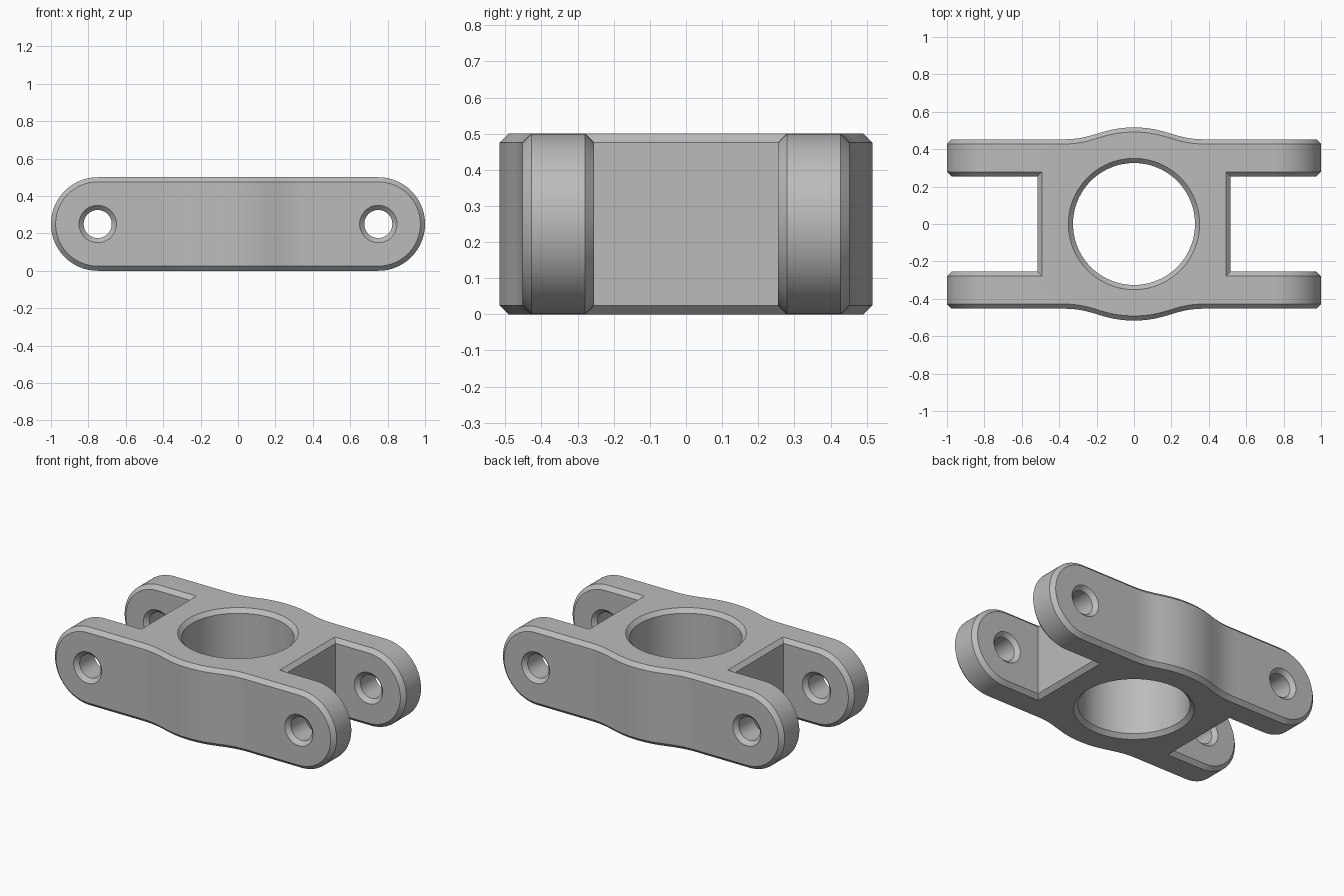
import bpy
import bmesh
from math import sin, cos, pi

if "Cube" in bpy.data.objects:
    bpy.data.objects.remove(bpy.data.objects["Cube"], do_unlink=True)

C = 0.025                  # chamfer width
R = 0.25                   # radius of the rounded arm ends
PIN_X, MID_Z = 0.75, 0.25  # pin hole position
Y_IN, Y_OUT = 0.254, 0.453 # inner and outer arm faces
WALL_X = 0.516             # side walls of the hub

steel = bpy.data.materials.new("light_grey")
steel.use_nodes = True
grey = (0.5, 0.5, 0.5, 1)
steel.diffuse_color = grey
steel.node_tree.nodes["Principled BSDF"].inputs["Base Color"].default_value = grey


def loft(name, sections):
    """Skin a list of closed sections and cap both ends."""
    bm = bmesh.new()
    rings = [[bm.verts.new(p) for p in s] for s in sections]
    n = len(rings[0])
    for a, b in zip(rings, rings[1:]):
        for i in range(n):
            j = (i + 1) % n
            bm.faces.new((a[i], a[j], b[j], b[i]))
    bm.faces.new(rings[0])
    bm.faces.new(rings[-1])
    bmesh.ops.remove_doubles(bm, verts=bm.verts, dist=1e-5)
    bmesh.ops.recalc_face_normals(bm, faces=bm.faces)
    mesh = bpy.data.meshes.new(name)
    bm.to_mesh(mesh)
    bm.free()
    mesh.materials.append(steel)
    obj = bpy.data.objects.new(name, mesh)
    bpy.context.collection.objects.link(obj)
    return obj


def bulge(x):
    """Outer arm face: flat, swelling smoothly around the bore."""
    x, slope = abs(x), 0.35
    if x < 0.2:
        return Y_OUT + 0.0635 - slope * x * x / 0.4
    if x < 0.37:
        return Y_OUT + slope * (0.37 - x) ** 2 / 0.34
    return Y_OUT


def arm_columns(r):
    """x and half height along a long plate with round ends."""
    arc = [(PIN_X + r * cos(a), r * sin(a)) for a in [i * pi / 48 for i in range(25)]]
    middle = [(0.4 - i * 0.02, r) for i in range(41)]
    return arc + middle + [(-x, h) for x, h in reversed(arc)]


def make_arm(name, side):
    sections = []
    for (x, h), (xi, hi) in zip(arm_columns(R), arm_columns(R - C)):
        y = bulge(x)
        upper = [(xi, Y_IN, hi), (x, Y_IN + C, h), (x, y - C, h), (xi, y, hi)]
        loop = upper + [(px, py, -pz) for px, py, pz in reversed(upper)]
        sections.append([(px, side * py, MID_Z + pz) for px, py, pz in loop])
    # The end sections are flat lines, so skin them without caps
    bm = bmesh.new()
    rings = [[bm.verts.new(p) for p in s] for s in sections]
    for a, b in zip(rings, rings[1:]):
        for i in range(8):
            j = (i + 1) % 8
            bm.faces.new((a[i], a[j], b[j], b[i]))
    bmesh.ops.remove_doubles(bm, verts=bm.verts, dist=1e-5)
    bmesh.ops.recalc_face_normals(bm, faces=bm.faces)
    mesh = bpy.data.meshes.new(name)
    bm.to_mesh(mesh)
    bm.free()
    mesh.materials.append(steel)
    obj = bpy.data.objects.new(name, mesh)
    bpy.context.collection.objects.link(obj)
    return obj


def bore_cutter(name, start, end, r, place, segments):
    """Round cutter that flares at both ends for a countersunk hole."""
    e = 0.01
    stations = [(start - e, r + C + e), (start + C, r), (end - C, r), (end + e, r + C + e)]
    angles = [2 * pi * i / segments for i in range(segments)]
    return loft(name, [[place(q * cos(a), q * sin(a), t) for a in angles]
                       for t, q in stations])


# Hub block with chamfered top and bottom edges
profile = [(WALL_X, C), (WALL_X, 0.5 - C), (WALL_X - C, 0.5)]
profile += [(-x, z) for x, z in reversed(profile)]
profile += [(C - WALL_X, 0), (WALL_X - C, 0)]
body = loft("link_body", [[(x, y, z) for x, z in profile] for y in (-0.36, 0.36)])

# Arms joined to the hub, then the bore and the pin holes cut
steps = [(make_arm("front_arm", -1), 'UNION'), (make_arm("back_arm", 1), 'UNION')]
steps.append((bore_cutter("bore_cutter", 0, 0.5, 0.326,
                          lambda u, v, t: (u, v, t), 96), 'DIFFERENCE'))
for sx in (-1, 1):
    for sy in (-1, 1):
        steps.append((bore_cutter(
            "pin_hole_cutter", Y_IN, Y_OUT, 0.075,
            lambda u, v, t: (sx * PIN_X + u, sy * t, MID_Z + v), 48), 'DIFFERENCE'))

bpy.context.view_layer.objects.active = body
for tool, operation in steps:
    tool.hide_render = True
    mod = body.modifiers.new(tool.name, 'BOOLEAN')
    mod.operation = operation
    mod.solver = 'EXACT'
    mod.object = tool
    bpy.ops.object.modifier_apply(modifier=mod.name)
    bpy.data.objects.remove(tool, do_unlink=True)

# Smooth curves, crisp chamfers
for o in bpy.context.selected_objects:
    o.select_set(False)
body.select_set(True)
bpy.ops.object.shade_smooth_by_angle(angle=pi / 6)
